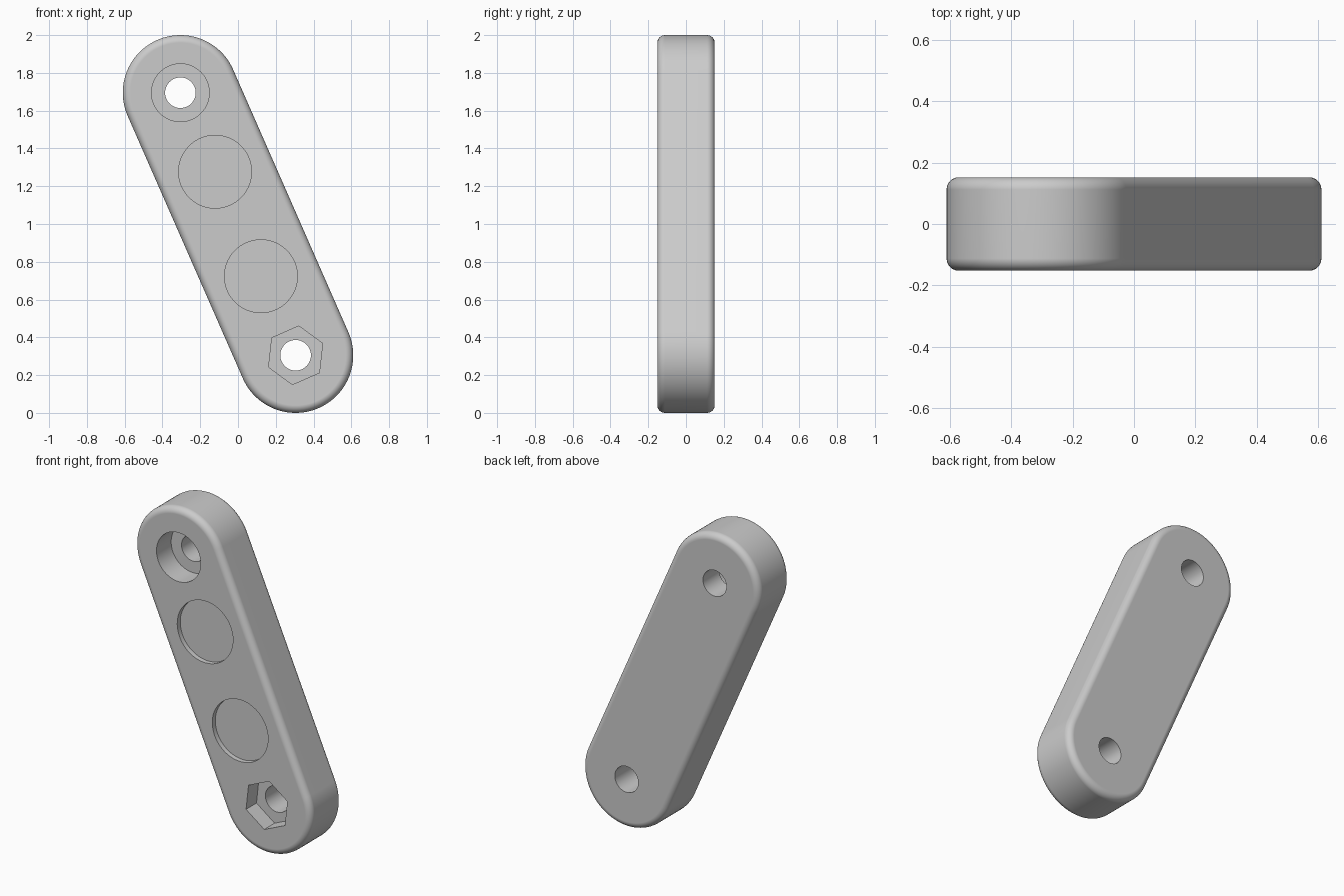
import bpy, bmesh, math

if "Cube" in bpy.data.objects:
    bpy.data.objects.remove(bpy.data.objects["Cube"])

RADIUS, HALF, THICK = 0.305, 0.759, 0.152   # end radius, half axis length, half thickness
TILT = -math.atan2(0.305, 0.695)

grey = bpy.data.materials.new("light grey")
grey.diffuse_color = (0.6, 0.6, 0.6, 1)
grey.use_nodes = True
grey.node_tree.nodes["Principled BSDF"].inputs["Base Color"].default_value = grey.diffuse_color


def prism(name, points, y0, y1):
    """Extrude a closed x-z outline from y0 to y1."""
    bm = bmesh.new()
    face = bm.faces.new([bm.verts.new((x, y0, z)) for x, z in points])
    ext = bmesh.ops.extrude_face_region(bm, geom=[face])
    verts = [v for v in ext["geom"] if isinstance(v, bmesh.types.BMVert)]
    bmesh.ops.translate(bm, verts=verts, vec=(0, y1 - y0, 0))
    bmesh.ops.recalc_face_normals(bm, faces=bm.faces)
    mesh = bpy.data.meshes.new(name)
    bm.to_mesh(mesh)
    bm.free()
    mesh.materials.append(grey)
    ob = bpy.data.objects.new(name, mesh)
    bpy.context.collection.objects.link(ob)
    return ob


def arc(cz, r, start, sweep, n):
    return [(r * math.cos(start + sweep * i / n), cz + r * math.sin(start + sweep * i / n))
            for i in range(n)]


def apply(ob, mod):
    bpy.context.view_layer.objects.active = ob
    bpy.ops.object.modifier_apply(modifier=mod.name)


def cut(ob, cz, r, depth, sides):
    """Sink a round or polygonal pocket into the front."""
    tool = prism("cutter", arc(cz, r, 0, math.tau, sides), -THICK - 0.1, -THICK + depth)
    tool.hide_render = True
    mod = ob.modifiers.new("pocket", 'BOOLEAN')
    mod.operation, mod.solver, mod.object = 'DIFFERENCE', 'EXACT', tool
    apply(ob, mod)
    bpy.data.objects.remove(tool)


# Rounded bar body with softened rims
N = 48
outline = arc(HALF, RADIUS, 0, math.pi, N) + [(-RADIUS, HALF)]
outline += arc(-HALF, RADIUS, math.pi, math.pi, N) + [(RADIUS, -HALF)]
bar = prism("link_bar", outline, -THICK, THICK)
bevel = bar.modifiers.new("rim", 'BEVEL')
bevel.width, bevel.segments = 0.04, 6
bevel.limit_method, bevel.angle_limit = 'ANGLE', math.radians(40)
apply(bar, bevel)

# Bolt head recess, nut recess, two shallow discs and two through holes
cut(bar, HALF, 0.153, 0.145, 64)
cut(bar, -HALF, 0.156, 0.103, 6)
for side in (1, -1):
    cut(bar, side * 0.302, 0.193, 0.03, 64)
    cut(bar, side * HALF, 0.081, 0.5, 48)

# Smooth curved walls, crisp pocket edges
bpy.ops.object.select_all(action='DESELECT')
bar.select_set(True)
bpy.context.view_layer.objects.active = bar
bpy.ops.object.shade_smooth_by_angle(angle=math.radians(30))
weighted = bar.modifiers.new("even_shading", 'WEIGHTED_NORMAL')
weighted.keep_sharp = True

# Lean the bar
bar.rotation_euler = (0, TILT, 0)
bar.location = (0, 0, 1)
